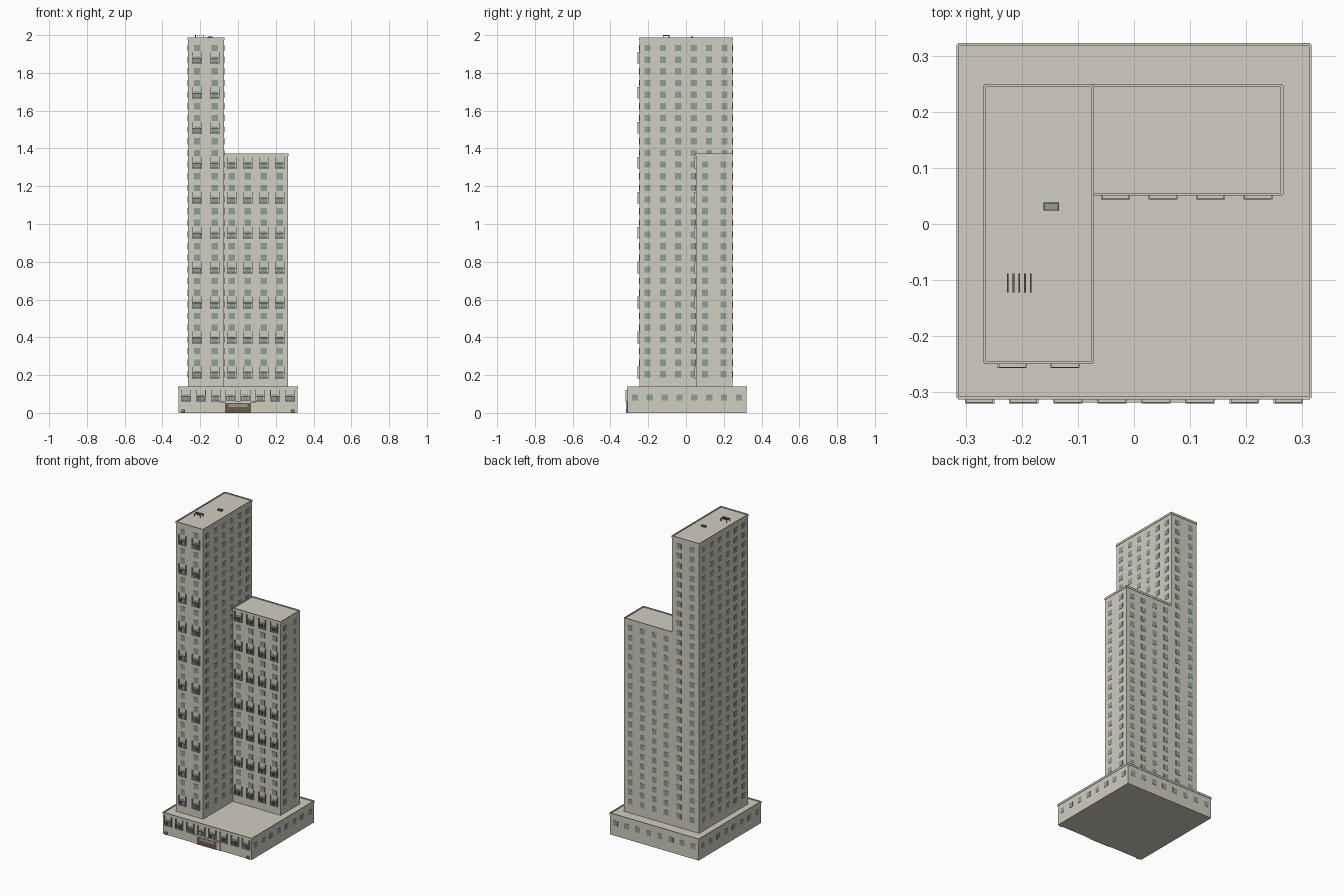
import bpy, bmesh
from mathutils import Matrix, Vector

if "Cube" in bpy.data.objects:
    bpy.data.objects.remove(bpy.data.objects["Cube"])


def material(name, rgb):
    m = bpy.data.materials.new(name)
    m.diffuse_color = (*rgb, 1)
    m.use_nodes = True
    m.node_tree.nodes["Principled BSDF"].inputs["Base Color"].default_value = m.diffuse_color
    return m


WALL = material("wall", (0.64, 0.61, 0.53))
GLASS = material("glass", (0.27, 0.35, 0.32))
METAL = material("metal", (0.20, 0.22, 0.20))
WOOD = material("wood", (0.16, 0.10, 0.07))


def boxes(name, mat, items):
    """One object from boxes given as (x0, x1, y0, y1, z0, z1)."""
    bm = bmesh.new()
    for x0, x1, y0, y1, z0, z1 in items:
        c = Vector(((x0 + x1) / 2, (y0 + y1) / 2, (z0 + z1) / 2))
        s = Matrix.Diagonal((x1 - x0, y1 - y0, z1 - z0, 1))
        bmesh.ops.create_cube(bm, size=1, matrix=Matrix.Translation(c) @ s)
    me = bpy.data.meshes.new(name)
    bm.to_mesh(me)
    bm.free()
    me.materials.append(mat)
    ob = bpy.data.objects.new(name, me)
    bpy.context.collection.objects.link(ob)
    return ob


def spread(a, b, n):
    return [a + (b - a) * i / (n - 1) for i in range(n)]


def parapet(x0, x1, y0, y1, z):
    t, a, b = 0.0025, z - 0.007, z + 0.006
    return [(x0, x1, y0 - t, y0 + t, a, b), (x0, x1, y1 - t, y1 + t, a, b),
            (x0 - t, x0 + t, y0, y1, a, b), (x1 - t, x1 + t, y0, y1, a, b)]


W, D = 0.0165, 0.0015   # window half size and relief


def win_y(xs, y, zs):
    return [(x - W, x + W, y - D, y + D, z - W, z + W) for x in xs for z in zs]


def win_x(x, ys, zs):
    return [(x - D, x + D, y - W, y + W, z - W, z + W) for y in ys for z in zs]


def balconies(name, xs, y, zs):
    solid, rails = [], []
    h, d = 0.026, 0.0095
    for x in xs:
        for z in zs:
            # floor slab and side screens
            solid.append((x - h, x + h, y - d, y, z - 0.021, z - 0.016))
            for s in (-1, 1):
                c = x + s * (h - 0.0015)
                solid.append((c - 0.0015, c + 0.0015, y - d, y, z - 0.021, z + 0.041))
            # handrail and balusters
            rails.append((x - h, x + h, y - d, y - d + 0.002, z + 0.006, z + 0.009))
            for bx in spread(x - 0.02, x + 0.02, 7):
                rails.append((bx - 0.0008, bx + 0.0008, y - d + 0.0004, y - d + 0.0016,
                              z - 0.016, z + 0.006))
    boxes(name + "_balconies", WALL, solid)
    boxes(name + "_railings", METAL, rails)


# Massing: podium, tall tower, lower wing
PX0, PX1, PY0, PY1, PZ = -0.314, 0.314, -0.31, 0.32, 0.133
TX0, TX1, TY0, TY1, TZ = -0.266, -0.074, -0.247, 0.247, 1.981
LX1, LY0, LZ = 0.264, 0.053, 1.366
boxes("podium", WALL, [(PX0, PX1, PY0, PY1, 0, PZ)])
boxes("tall_tower", WALL, [(TX0, TX1, TY0, TY1, PZ, TZ)])
boxes("lower_wing", WALL, [(TX1, LX1, LY0, TY1, PZ, LZ)])
boxes("podium_parapet", WALL, parapet(PX0, PX1, PY0, PY1, PZ))
boxes("tower_parapet", WALL, parapet(TX0, TX1, TY0, TY1, TZ))
boxes("wing_parapet", WALL, parapet(TX1, LX1, LY0, TY1, LZ))

# Windows
FLOOR = 0.0617
tz = [0.204 + FLOOR * i for i in range(29)]
lz = tz[:19]
t_cols, l_cols = [-0.217, -0.123], spread(-0.033, 0.221, 4)
side = spread(-0.204, 0.204, 6)
p_cols = spread(-0.275, 0.275, 8)
p_side = [c + 0.005 for c in p_cols]
boxes("tower_windows", GLASS,
      win_y(t_cols, TY0, tz) + win_y(t_cols, TY1, tz) + win_x(TX0, side, tz)
      + win_x(TX1, side[:4], tz) + win_x(TX1, side[4:], tz[19:]))
boxes("wing_windows", GLASS,
      win_y(l_cols, LY0, lz) + win_y(l_cols, TY1, lz) + win_x(LX1, [0.101, 0.198], lz))
boxes("podium_windows", GLASS,
      win_y(p_cols, PY0, [0.081]) + win_y(p_cols, PY1, [0.081])
      + win_x(PX0, p_side, [0.081]) + win_x(PX1, p_side, [0.081]))

# Balconies on every third floor of the front faces
balconies("tower", t_cols, TY0, tz[::3])
balconies("wing", l_cols, LY0, lz[::3])
balconies("podium", p_cols, PY0, [0.081])

# Entrance with canopy, side lights and wall lamps
boxes("entrance_door", WOOD, [(-0.068, 0.068, PY0 - 0.005, PY0, 0, 0.052)])
boxes("entrance_glass", GLASS, [(-0.05, 0.05, PY0 - 0.006, PY0, 0.03, 0.047)])
boxes("entrance_side_lights", WALL, [(s * 0.08 - 0.012, s * 0.08 + 0.012, PY0 - 0.003, PY0, 0, 0.05)
                                     for s in (-1, 1)])
boxes("entrance_canopy", WALL, [(-0.092, 0.092, PY0 - 0.008, PY0, 0.053, 0.059)])
boxes("corner_planters", METAL, [(s * 0.29 - 0.009, s * 0.29 + 0.009, PY0 - 0.008, PY0, 0.002, 0.018)
                                 for s in (-1, 1)])

# Roof pergola and skylight
slats = [(x - 0.0015, x + 0.0015, -0.122, -0.088, 1.996, 2.0) for x in spread(-0.225, -0.184, 5)]
posts = [(x - 0.0014, x + 0.0014, y - 0.0015, y + 0.0015, TZ, 1.997)
         for x in (-0.225, -0.184) for y in (-0.12, -0.09)]
boxes("roof_pergola", WOOD, slats + posts)
boxes("skylight_frame", WOOD, [(-0.161, -0.134, 0.024, 0.038, TZ, 1.99)])
boxes("skylight_glass", GLASS, [(-0.159, -0.136, 0.026, 0.036, 1.989, 1.992)])
